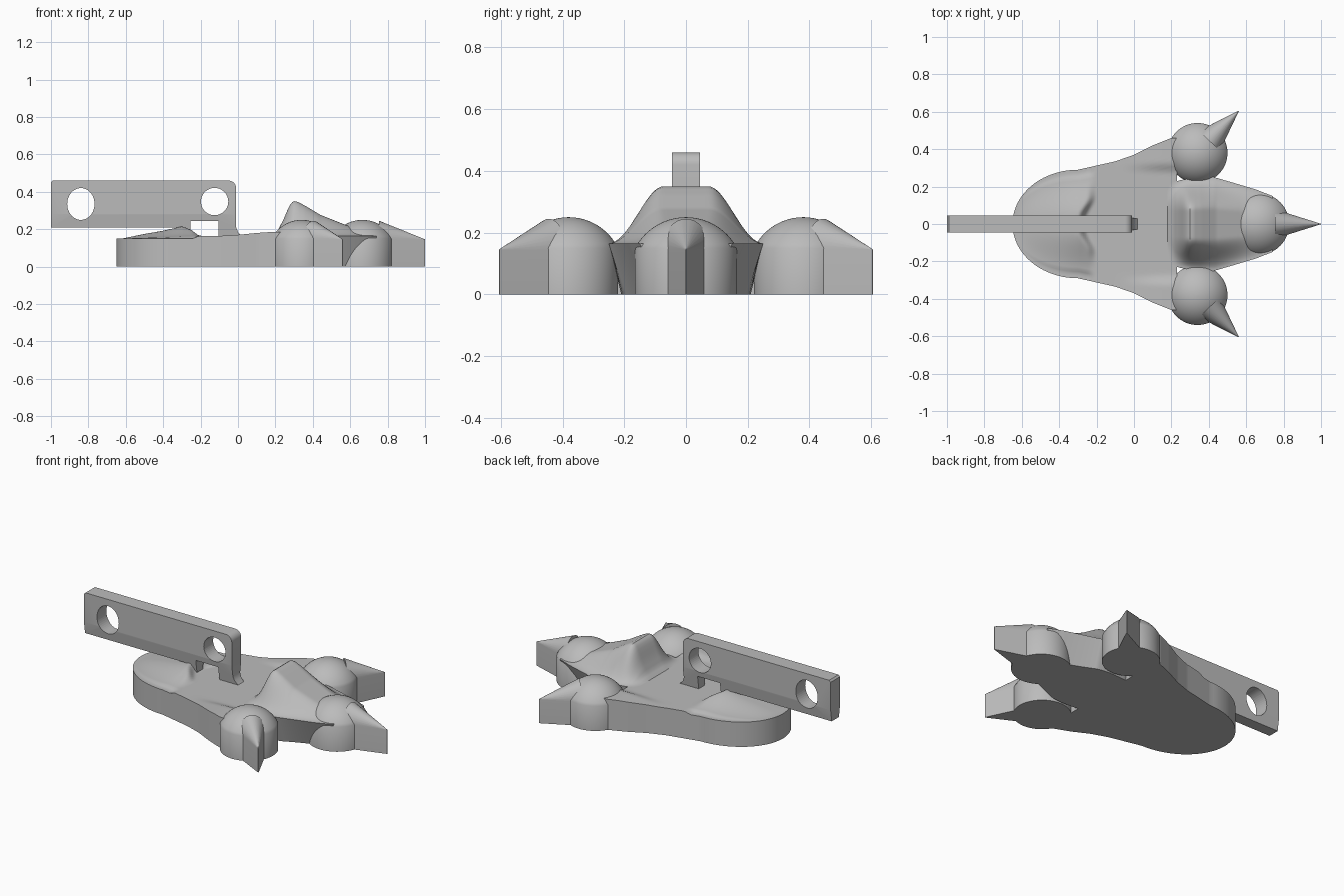
import bpy, bmesh, math

if "Cube" in bpy.data.objects:
    bpy.data.objects.remove(bpy.data.objects["Cube"])

GREY = (0.5, 0.5, 0.5, 1)
mat = bpy.data.materials.new("plain grey")
mat.use_nodes = True
mat.diffuse_color = GREY
mat.node_tree.nodes["Principled BSDF"].inputs["Base Color"].default_value = GREY


def lerp(keys, x):
    """Piecewise linear lookup in (x, value) pairs."""
    for (a, va), (b, vb) in zip(keys, keys[1:]):
        if x <= b:
            return va + (vb - va) * max(0, (x - a) / (b - a))
    return keys[-1][1]


def smooth(a, b, x):
    u = min(1, max(0, (x - a) / (b - a)))
    return u * u * (3 - 2 * u)


def finish(name, bm, angle=35):
    bmesh.ops.recalc_face_normals(bm, faces=bm.faces)
    me = bpy.data.meshes.new(name)
    bm.to_mesh(me)
    bm.free()
    ob = bpy.data.objects.new(name, me)
    bpy.context.collection.objects.link(ob)
    me.materials.append(mat)
    bpy.ops.object.select_all(action='DESELECT')
    ob.select_set(True)
    bpy.context.view_layer.objects.active = ob
    bpy.ops.object.shade_smooth_by_angle(angle=math.radians(angle))
    return ob


def loft(name, rings, angle=35):
    """Skin closed rings of equal length and cap both ends."""
    bm = bmesh.new()
    vs = [[bm.verts.new(p) for p in r] for r in rings]
    n = len(vs[0])
    for a, b in zip(vs, vs[1:]):
        for i in range(n):
            j = (i + 1) % n
            bm.faces.new((a[i], a[j], b[j], b[i]))
    bm.faces.new(vs[0])
    bm.faces.new(vs[-1])
    return finish(name, bm, angle)


def slab(name, xs, width, height, under, steps=48):
    """Solid with a sculpted top, standing on the ground."""
    rings = []
    for x in xs:
        w = width(x)
        ring = [(x, -w * under(x), 0)]
        for i in range(steps + 1):
            y = w * (2 * i / steps - 1)
            ring.append((x, y, height(x, y, w)))
        ring.append((x, w * under(x), 0))
        rings.append(ring)
    loft(name, rings)


# Sole with raised heel and flat instep
def sole_width(x):
    if x < -0.3:
        return 0.29 * math.sqrt(max(0.002, 1 - ((x + 0.3) / 0.35) ** 2))
    return lerp([(-0.3, 0.29), (-0.1, 0.335), (0, 0.37), (0.1, 0.42), (0.2, 0.46), (0.25, 0.46)], x)


def sole_height(x, y, w):
    t = abs(y) / w
    rise = lerp([(-0.62, 0), (-0.5, 0.025), (-0.4, 0.042), (-0.3, 0.065), (-0.2, 0.065)], x)
    heel = 0.15 + rise * (1 - smooth(0.1, 0.9, t) * 0.85) * (1 - smooth(0.82, 0.92, t))
    edge = -0.3 + 0.05 * smooth(0.03, 0.15, abs(y))
    floor = 0.165 + 0.02 * smooth(0.27, 0.33, abs(y)) * smooth(-0.1, 0.2, x)
    k = smooth(edge, edge + 0.05, x)
    return heel * (1 - k) + floor * k


heel_xs = [-0.3 - 0.35 * math.cos(math.pi / 2 * i / 20) for i in range(20)]
slab("sole", heel_xs + [-0.3 + 0.53 * i / 50 for i in range(51)],
     sole_width, sole_height, lambda x: 1)


# Knuckle pad rising behind the middle toe
def pad_width(x):
    return lerp([(0.18, 0.19), (0.2, 0.22), (0.25, 0.235), (0.35, 0.25), (0.43, 0.25),
                 (0.55, 0.215), (0.65, 0.185), (0.74, 0.15)], x)


def pad_height(x, y, w):
    crest = lerp([(0.18, 0.165), (0.21, 0.19), (0.24, 0.245), (0.27, 0.315), (0.285, 0.342), (0.3, 0.35),
                  (0.32, 0.346), (0.36, 0.325), (0.44, 0.277), (0.57, 0.225), (0.74, 0.165)], x)
    return 0.165 + (crest - 0.165) * (1 - smooth(0.3, 1, abs(y) / w))


slab("knuckle_pad", [0.18 + 0.56 * i / 56 for i in range(57)], pad_width, pad_height,
     lambda x: lerp([(0.18, 0.9), (0.4, 0.82), (0.74, 0.5)], x))


# Toes with domed tops, each with a pointed claw
def toe(name, cx, cy, r, heading):
    cap = (r * r + 0.1 ** 2) / 0.2
    a0 = math.asin(r / cap)
    profile = [(r, 0), (r, 0.15)]
    for i in range(1, 13):
        a = a0 * (1 - i / 12.2)
        profile.append((cap * math.sin(a), 0.25 - cap * (1 - math.cos(a))))
    turns = [2 * math.pi * i / 64 for i in range(64)]
    loft(name, [[(cx + q * math.cos(t), cy + q * math.sin(t), z) for t in turns] for q, z in profile])


def claw(name, cx, cy, tip, heading):
    c, s = math.cos(heading), math.sin(heading)
    rings = []
    for d, w, h in ((0.09, 0.078, 0.1), (tip, 0.001, 0.001)):
        arch = [(w * math.cos(a), 0.145 + h * math.sin(a))
                for a in (math.pi * i / 16 for i in range(17))]
        section = [(w, 0)] + arch + [(-w, 0)]
        rings.append([(cx + d * c - y * s, cy + d * s + y * c, z) for y, z in section])
    loft(name, rings, 30)


for side, cx, cy, r, tip, heading in (
        ("middle", 0.665, 0, 0.165, 0.335, 0),
        ("left", 0.34, 0.38, 0.16, 0.315, math.radians(45.6)),
        ("right", 0.34, -0.38, 0.16, 0.315, math.radians(-45.6))):
    toe(side + "_toe", cx, cy, r, heading)
    claw(side + "_claw", cx, cy, tip, heading)

# Handle bar with its short post, narrowing toward the bottom
outline = [(-1, 0.21), (-1, 0.45), (-0.99, 0.46)]
outline += [(-0.05 + 0.04 * math.sin(a), 0.42 + 0.04 * math.cos(a))
            for a in (math.pi / 2 * i / 8 for i in range(9))]
outline += [(-0.01, 0.21), (0, 0.185), (0.022, 0.163), (-0.105, 0.163), (-0.105, 0.245),
            (-0.255, 0.245), (-0.255, 0.163), (-0.28, 0.163), (-0.3, 0.21)]
bm = bmesh.new()
face = bm.faces.new([bm.verts.new((x, -0.045, z)) for x, z in outline])
out = bmesh.ops.extrude_face_region(bm, geom=[face])
bmesh.ops.translate(bm, vec=(0, 0.09, 0), verts=[g for g in out["geom"] if isinstance(g, bmesh.types.BMVert)])
bmesh.ops.bisect_plane(bm, geom=bm.verts[:] + bm.edges[:] + bm.faces[:], plane_co=(0, 0, 0.28), plane_no=(0, 0, 1))
for v in bm.verts:
    v.co.y -= math.copysign(max(0, 0.28 - v.co.z) * 0.15, v.co.y)
handle = finish("handle", bm)

# Two holes through the handle
for x, z, rx, rz in ((-0.84, 0.335, 0.073, 0.085), (-0.125, 0.348, 0.073, 0.073)):
    bpy.ops.mesh.primitive_cylinder_add(vertices=48, radius=1, depth=0.4, location=(x, 0, z),
                                        rotation=(math.pi / 2, 0, 0))
    cutter = bpy.context.object
    cutter.name = "hole_cutter"
    cutter.hide_render = True
    cutter.scale = (rx, rz, 1)
    cutter.data.materials.append(mat)
    mod = handle.modifiers.new("hole", 'BOOLEAN')
    mod.operation = 'DIFFERENCE'
    mod.solver = 'EXACT'
    mod.object = cutter
    bpy.context.view_layer.objects.active = handle
    bpy.ops.object.modifier_move_to_index(modifier=mod.name, index=0)
    bpy.ops.object.modifier_apply(modifier=mod.name)
    bpy.data.objects.remove(cutter)
bpy.ops.object.select_all(action='DESELECT')
handle.select_set(True)
bpy.ops.object.shade_smooth_by_angle(angle=math.radians(35))
